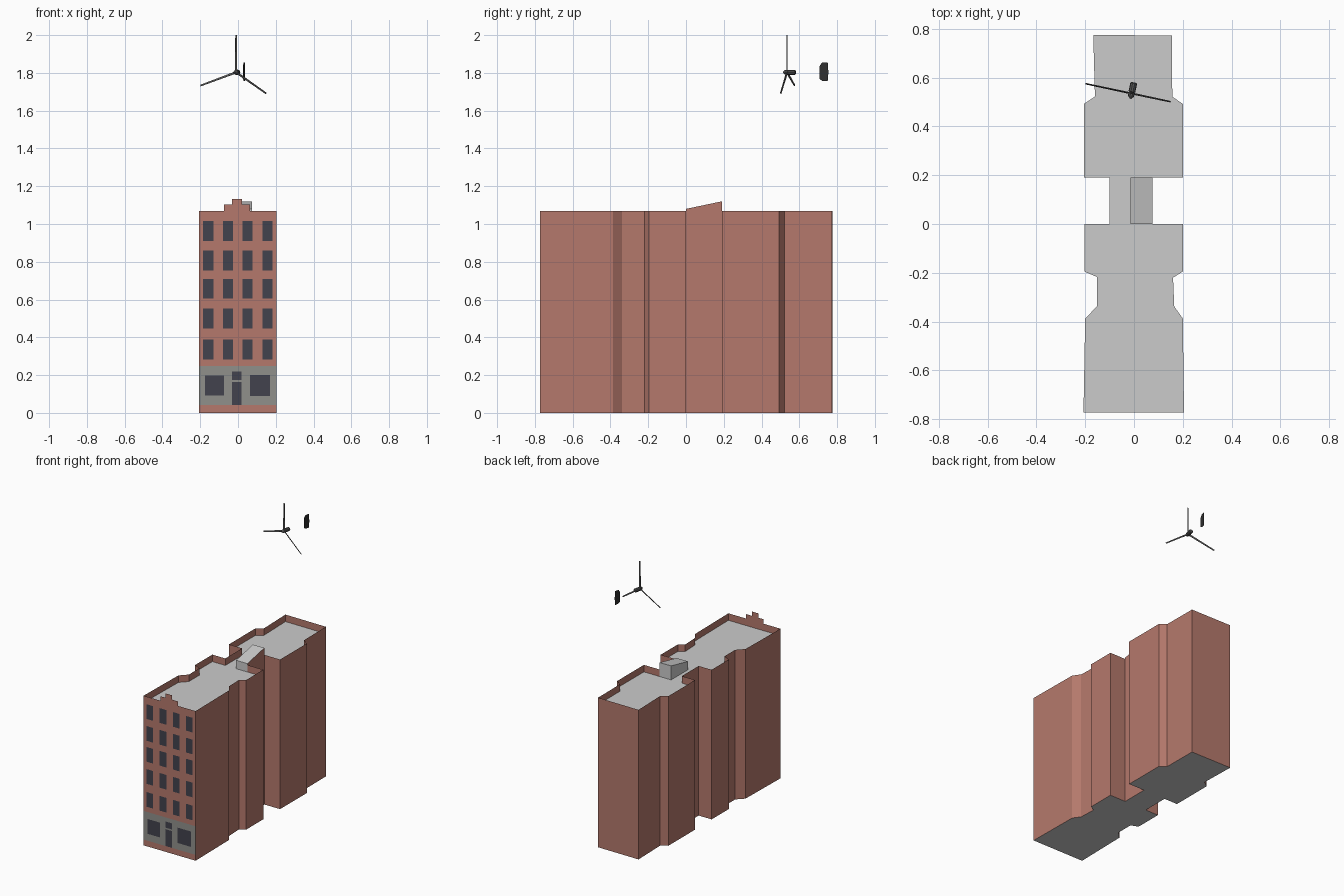
import bpy, bmesh, math
from mathutils import Matrix, Vector

if "Cube" in bpy.data.objects:
    bpy.data.objects.remove(bpy.data.objects["Cube"])

WALL_TOP, ROOF, FRONT = 1.07, 1.02, -0.772


def material(name, rgb):
    m = bpy.data.materials.new(name)
    m.diffuse_color = (*rgb, 1)
    m.use_nodes = True
    m.node_tree.nodes["Principled BSDF"].inputs["Base Color"].default_value = m.diffuse_color
    return m


BRICK = material("brick", (0.46, 0.19, 0.15))
STONE = material("shopfront_stone", (0.28, 0.28, 0.26))
GLASS = material("dark_glass", (0.055, 0.055, 0.075))
ROOFING = material("roof_grey", (0.55, 0.55, 0.55))
METAL = material("dark_metal", (0.09, 0.09, 0.09))
FIN = material("fin_black", (0.03, 0.03, 0.03))


def mesh_object(name, verts, faces, mats, slots=None):
    me = bpy.data.meshes.new(name)
    me.from_pydata(verts, [], faces)
    for m in mats:
        me.materials.append(m)
    for p, s in zip(me.polygons, slots or [0] * len(faces)):
        p.material_index = s
    ob = bpy.data.objects.new(name, me)
    bpy.context.collection.objects.link(ob)
    return ob


def front_panel(name, x0, x1, z0, z1, mat, lift):
    y = FRONT - lift
    return mesh_object(name, [(x0, y, z0), (x1, y, z0), (x1, y, z1), (x0, y, z1)],
                       [(0, 1, 2, 3)], [mat])


# Building shell: footprint with light wells, thin parapet and sunken roof
plan = [(-0.207, FRONT), (0.205, FRONT), (0.2, -0.387), (0.165, -0.338), (0.16, -0.22),
        (0.2, -0.195), (0.2, 0), (0.075, 0), (0.075, 0.19), (0.2, 0.19), (0.2, 0.492),
        (0.157, 0.522), (0.155, 0.772), (-0.167, 0.775), (-0.16, 0.522), (-0.205, 0.492),
        (-0.205, 0.19), (-0.1, 0.19), (-0.1, 0), (-0.203, 0), (-0.203, -0.195),
        (-0.152, -0.217), (-0.152, -0.338), (-0.2, -0.387)]
n = len(plan)
verts = [(x, y, z) for z in (0, WALL_TOP) for x, y in plan]
walls = [(i, (i + 1) % n, n + (i + 1) % n, n + i) for i in range(n)]
mesh_object("building_walls", verts, walls + [tuple(range(n - 1, -1, -1))],
            [BRICK, ROOFING], [0] * n + [1])
mesh_object("flat_roof", [(x, y, ROOF) for x, y in plan], [tuple(range(n))], [ROOFING])

# Stepped crown above the front wall
crown = [(-0.074, WALL_TOP), (0.064, WALL_TOP), (0.064, 1.102), (0.02, 1.102),
         (0.02, 1.133), (-0.032, 1.133), (-0.032, 1.102), (-0.074, 1.102)]
mesh_object("front_crown", [(x, FRONT, z) for x, z in crown], [tuple(range(8))], [BRICK])

# Sloped roof bulkhead, its outer side continuing the brick wall
a, b, y0, y1 = -0.015, 0.075, 0.0, 0.19
mesh_object("roof_bulkhead",
            [(a, y0, ROOF), (b, y0, ROOF), (b, y1, ROOF), (a, y1, ROOF),
             (a, y0, 1.08), (b, y0, 1.08), (b, y1, 1.12), (a, y1, 1.12),
             (b, y0, WALL_TOP), (b, y1, WALL_TOP)],
            [(0, 1, 8, 5, 4), (2, 3, 7, 6, 9), (3, 0, 4, 7), (4, 5, 6, 7), (8, 9, 6, 5)],
            [ROOFING, BRICK], [0, 0, 0, 0, 1])

# Shopfront band, shop windows, door and transom
front_panel("shopfront", -0.207, 0.205, 0.042, 0.247, STONE, 0.001)
front_panel("shop_window_left", -0.175, -0.075, 0.092, 0.198, GLASS, 0.002)
front_panel("shop_window_right", 0.063, 0.17, 0.09, 0.2, GLASS, 0.002)
front_panel("door", -0.032, 0.018, 0.043, 0.163, GLASS, 0.002)
front_panel("door_transom", -0.032, 0.018, 0.174, 0.218, GLASS, 0.002)

# Upper windows: five floors of four
for row, z in enumerate((0.283, 0.447, 0.605, 0.755, 0.911)):
    for col in range(4):
        x = -0.184 + col * 0.1045
        front_panel(f"window_{row}_{col}", x, x + 0.053, z, z + 0.105, GLASS, 0.001)

# Wind turbine: local +y runs from the nose to the tail
turbine = Matrix.Translation((-0.01, 0.535, 1.803)) @ Matrix.Rotation(math.radians(-12), 4, 'Z')


def lathe_y(name, profile, sides=10):
    vs = [turbine @ Vector((r * math.cos(t), y, r * math.sin(t)))
          for y, r in profile for t in (2 * math.pi * k / sides for k in range(sides))]
    fs = [(i * sides + k, (i + 1) * sides + k, (i + 1) * sides + (k + 1) % sides,
           i * sides + (k + 1) % sides) for i in range(len(profile) - 1) for k in range(sides)]
    fs += [tuple(range(sides)), tuple(range(len(vs) - 1, len(vs) - 1 - sides, -1))]
    return mesh_object(name, vs, fs, [METAL])


lathe_y("turbine_nose", [(-0.022, 0.003), (-0.012, 0.012), (0.004, 0.014)])
lathe_y("turbine_nacelle", [(0.004, 0.009), (0.007, 0.014), (0.042, 0.014), (0.046, 0.01)])

for i, (angle, length) in enumerate(((90, 0.197), (200, 0.205), (325.5, 0.197))):
    me = bpy.data.meshes.new(f"turbine_blade_{i}")
    bm = bmesh.new()
    bmesh.ops.create_cube(bm, size=1)
    for v in bm.verts:
        taper = 0.7 if v.co.x > 0 else 1
        v.co = ((v.co.x + 0.5) * length, v.co.y * 0.003, v.co.z * 0.012 * taper)
    bm.transform(turbine @ Matrix.Rotation(-math.radians(angle), 4, 'Y')
                 @ Matrix.Rotation(math.radians(25), 4, 'X'))
    bm.to_mesh(me)
    bm.free()
    me.materials.append(METAL)
    bpy.context.collection.objects.link(bpy.data.objects.new(me.name, me))

# Flat tail fin behind the turbine
fin = [(0.175, -0.035), (0.194, -0.047), (0.22, -0.047), (0.224, 0), (0.22, 0.052),
       (0.19, 0.052), (0.175, 0.032)]
mesh_object("turbine_tail_fin", [turbine @ Vector((0, y, z)) for y, z in fin],
            [tuple(range(len(fin)))], [FIN])
